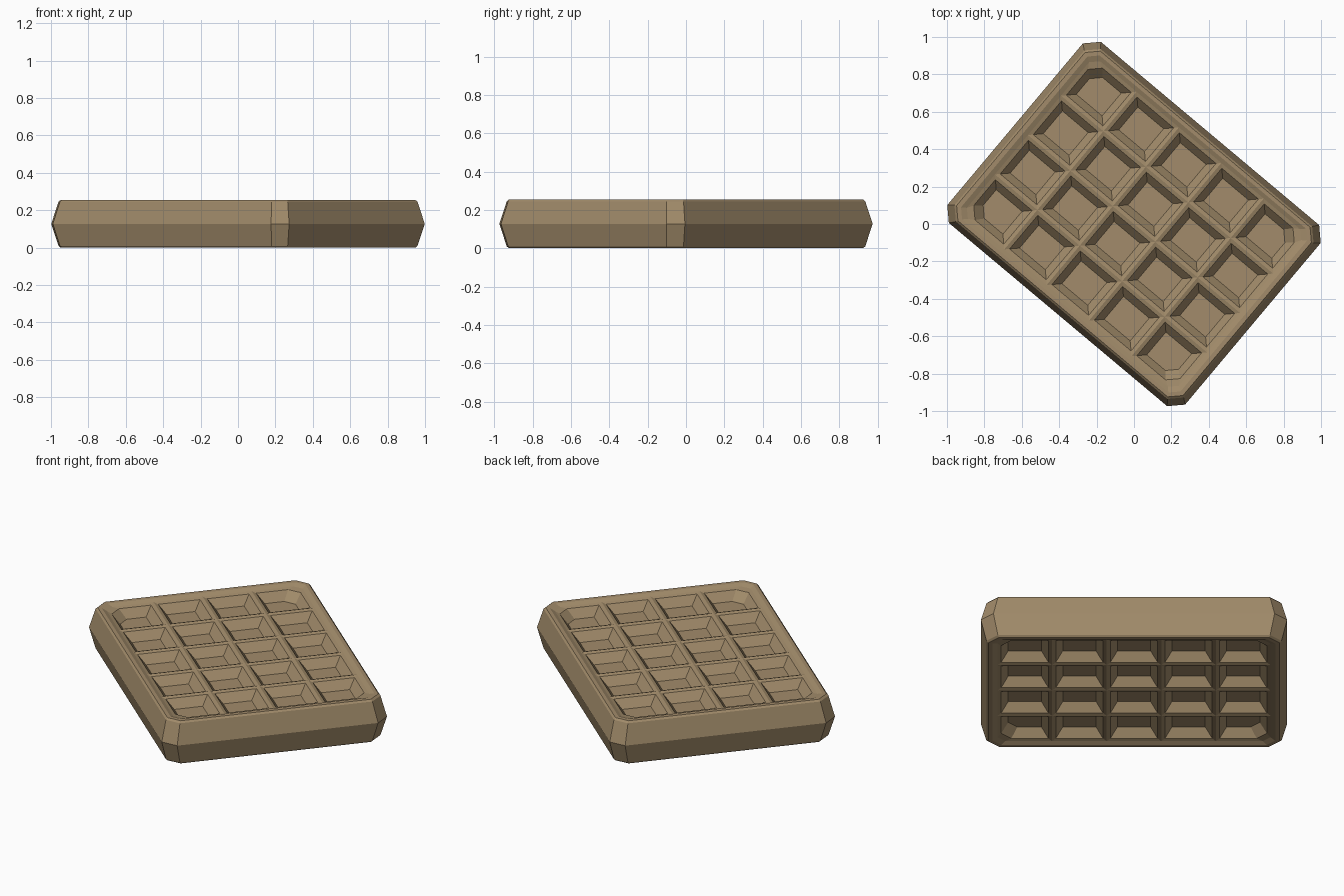
import bpy, bmesh, math

if "Cube" in bpy.data.objects:
    bpy.data.objects.remove(bpy.data.objects["Cube"])

H = 0.255                 # total thickness
NU, NV = 5, 4             # pockets along each side
PU, PV = 0.296, 0.275     # pocket pitch
GU, GV = NU * PU / 2, NV * PV / 2

bm = bmesh.new()


def loop(points, z, top):
    return [bm.verts.new((x, y, z if top else H - z)) for x, y in points]


def face(verts, top):
    bm.faces.new(verts if top else verts[::-1])


def bridge(a, b, top):
    n = len(a)
    for i in range(n):
        j = (i + 1) % n
        face([a[i], a[j], b[j], b[i]], top)


def rect(x0, x1, y0, y1, cuts):
    """Counter-clockwise rectangle; cuts maps corner index to chamfer size."""
    out = []
    corners = [(x0, y0, 1, 1), (x1, y0, -1, 1), (x1, y1, -1, -1), (x0, y1, 1, -1)]
    for i, (x, y, sx, sy) in enumerate(corners):
        c = cuts.get(i, 0)
        if not c:
            out.append((x, y))
        else:
            pair = [(x, y + sy * c), (x + sx * c, y)]
            out += pair if i % 2 == 0 else pair[::-1]
    return out


def octagon(hu, hv, c):
    return rect(-hu, hu, -hv, hv, {i: c for i in range(4)})


# Outer wall and rim: half length, half width, corner chamfer, height
profile = [(0.83, 0.632, 0.068, H / 2), (0.80, 0.602, 0.062, 0.245),
           (0.79, 0.592, 0.058, H), (0.766, 0.572, 0.046, H),
           (GU, GV, 0.042, 0.244)]
# Pocket: inset from cell edge, corner chamfer, height
pocket = [(0.0, 0.042, 0.244), (0.02, 0.055, 0.238), (0.058, 0.05, 0.188)]

for top in (True, False):
    rings = [loop(octagon(hu, hv, c), z, top) for hu, hv, c, z in profile]
    for a, b in zip(rings, rings[1:]):
        bridge(a, b, top)

    # Grid of pockets, the four corner ones with a cut outer corner
    corner_cells = {(0, 0): 0, (NU - 1, 0): 1, (NU - 1, NV - 1): 2, (0, NV - 1): 3}
    for i in range(NU):
        for j in range(NV):
            x, y = -GU + i * PU, -GV + j * PV
            k = corner_cells.get((i, j))
            steps = []
            for d, c, z in pocket:
                cuts = {} if k is None else {k: c}
                steps.append(loop(rect(x + d, x + PU - d, y + d, y + PV - d, cuts), z, top))
            for a, b in zip(steps, steps[1:]):
                bridge(a, b, top)
            face(steps[-1], top)

bmesh.ops.remove_doubles(bm, verts=bm.verts, dist=0.0001)
mesh = bpy.data.meshes.new("waffle")
bm.to_mesh(mesh)
bm.free()

waffle = bpy.data.objects.new("waffle", mesh)
waffle.rotation_euler.z = math.radians(-40)
bpy.context.collection.objects.link(waffle)

mat = bpy.data.materials.new("baked_batter")
mat.diffuse_color = (0.36, 0.26, 0.145, 1)
mat.use_nodes = True
mat.node_tree.nodes["Principled BSDF"].inputs["Base Color"].default_value = mat.diffuse_color
mesh.materials.append(mat)
